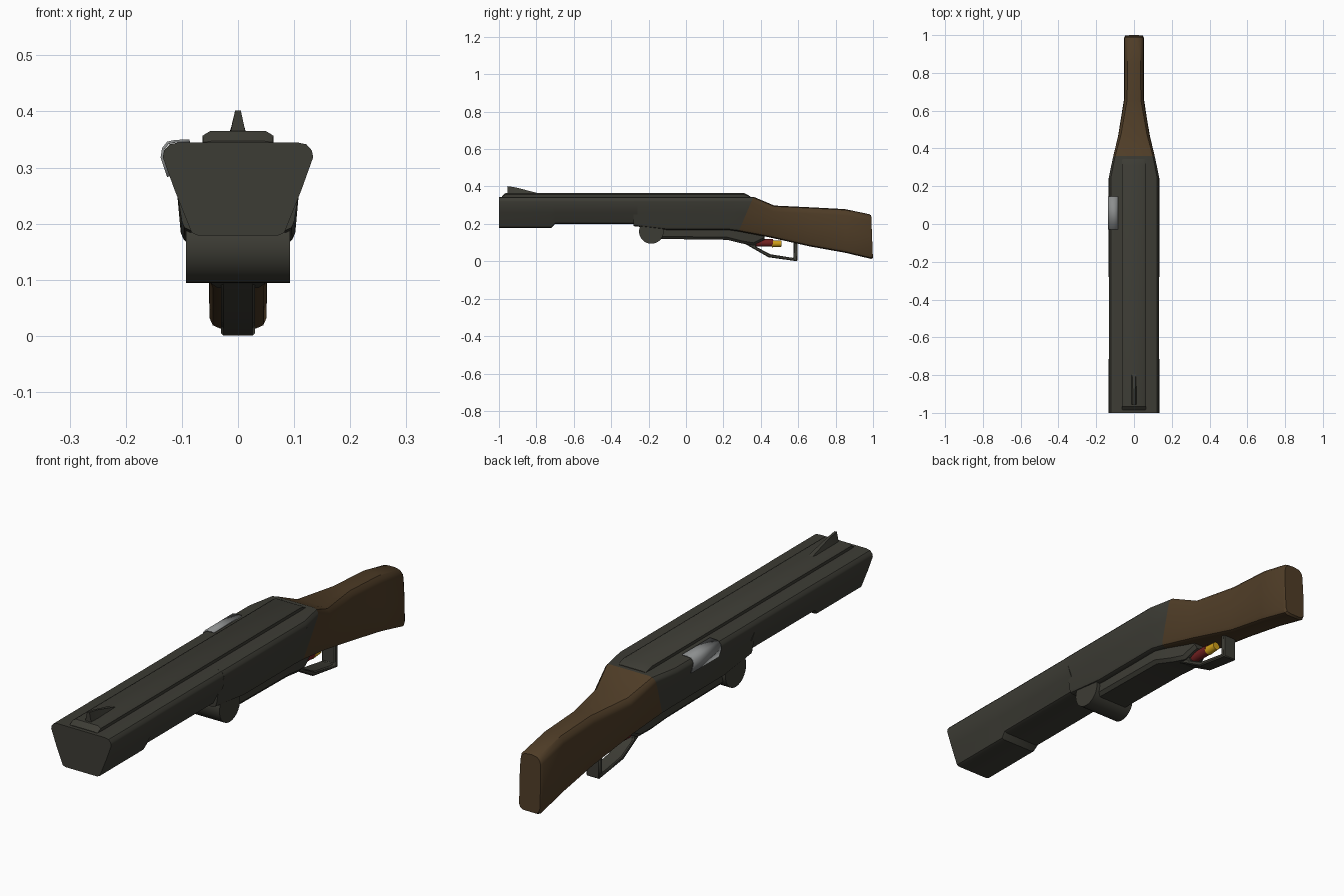
import bpy, bmesh, math
from mathutils import Matrix

if "Cube" in bpy.data.objects:
    bpy.data.objects.remove(bpy.data.objects["Cube"])


def material(name, rgb):
    m = bpy.data.materials.new(name)
    m.diffuse_color = (*rgb, 1)
    m.use_nodes = True
    m.node_tree.nodes["Principled BSDF"].inputs["Base Color"].default_value = m.diffuse_color
    return m


METAL = material("dark gunmetal", (0.046, 0.045, 0.035))
WOOD = material("brown wood", (0.078, 0.046, 0.020))
STEEL = material("bare steel", (0.26, 0.27, 0.27))
RED = material("red", (0.16, 0.014, 0.014))
YELLOW = material("yellow", (0.62, 0.34, 0.01))


def finish(name, bm, mat, angle=35):
    bmesh.ops.recalc_face_normals(bm, faces=bm.faces)
    me = bpy.data.meshes.new(name)
    bm.to_mesh(me)
    bm.free()
    me.materials.append(mat)
    ob = bpy.data.objects.new(name, me)
    bpy.context.collection.objects.link(ob)
    bpy.ops.object.select_all(action='DESELECT')
    ob.select_set(True)
    bpy.context.view_layer.objects.active = ob
    bpy.ops.object.shade_smooth_by_angle(angle=math.radians(angle))
    return ob


def loft(name, sections, mat):
    """Skin mirrored half-sections (y, [(x, z)...], slant) along y."""
    bm = bmesh.new()
    rings = []
    for y, half, slant in sections:
        ring = half + [(-x, z) for x, z in reversed(half)]
        rings.append([bm.verts.new((x, y + slant * (z - 0.25), z)) for x, z in ring])
    for a, b in zip(rings, rings[1:]):
        n = len(a)
        for i in range(n):
            j = (i + 1) % n
            bm.faces.new((a[i], a[j], b[j], b[i]))
    bm.faces.new(rings[0])
    bm.faces.new(rings[-1])
    return finish(name, bm, mat)


def prism(name, outline, x0, x1, mat):
    """Extrude a (y, z) outline across x."""
    bm = bmesh.new()
    f = bm.faces.new([bm.verts.new((x0, y, z)) for y, z in outline])
    ext = bmesh.ops.extrude_face_region(bm, geom=[f])
    bmesh.ops.translate(bm, vec=(x1 - x0, 0, 0),
                        verts=[v for v in ext['geom'] if isinstance(v, bmesh.types.BMVert)])
    return finish(name, bm, mat)


def cylinder(name, r0, r1, length, centre, axis, mat, sides=24):
    bm = bmesh.new()
    rot = (Matrix.Rotation(math.pi / 2, 4, 'Y') if axis == 'X'
           else Matrix.Rotation(-math.pi / 2, 4, 'X'))
    bmesh.ops.create_cone(bm, cap_ends=True, segments=sides, radius1=r0, radius2=r1,
                          depth=length, matrix=Matrix.Translation(centre) @ rot)
    return finish(name, bm, mat)


def half(wt, zt, wm, zm, wb, zb, r=0.012):
    """Right half of a rounded section, bottom to top."""
    return [(wb - 1.3 * r, zb), (wb - 0.4 * r, zb + 0.4 * r), (wb, zb + 1.3 * r), (wm, zm),
            (wt, zt - 2.2 * r), (wt - 0.2 * r, zt - 1.2 * r),
            (wt - r, zt - 0.3 * r), (wt - 2.4 * r, zt)]


# Barrel housing and receiver, one long tapered skin
muzzle = half(0.134, 0.345, 0.113, 0.26, 0.087, 0.179)
barrel = half(0.133, 0.345, 0.112, 0.26, 0.091, 0.200)
receiver = half(0.134, 0.345, 0.109, 0.26, 0.102, 0.168)
joint = half(0.112, 0.345, 0.105, 0.26, 0.094, 0.160)
loft("barrel_housing", [(-1.0, muzzle, 0), (-0.72, muzzle, 0), (-0.70, barrel, 0),
                        (-0.26, barrel, 0)], METAL)
loft("receiver", [(-0.28, half(0.134, 0.345, 0.109, 0.26, 0.100, 0.188), 0),
                  (-0.10, receiver, 0), (0.235, receiver, 0.12), (0.32, joint, 0.43)], METAL)

# Wooden stock, slanted where it meets the receiver
loft("stock", [(0.32, joint, 0.43),
               (0.465, half(0.084, 0.298, 0.083, 0.22, 0.074, 0.128, 0.015), 0.15),
               (0.66, half(0.051, 0.289, 0.053, 0.19, 0.051, 0.080, 0.015), 0),
               (0.85, half(0.050, 0.279, 0.052, 0.17, 0.051, 0.046, 0.015), 0),
               (0.98, half(0.050, 0.252, 0.052, 0.14, 0.051, 0.013, 0.015), -0.04),
               (0.99, half(0.045, 0.245, 0.047, 0.14, 0.046, 0.018, 0.015), -0.04)], WOOD)

# Sighting rib with chamfered edges and ends
low = [(0.050, 0.34), (0.060, 0.341), (0.062, 0.345), (0.048, 0.347)]
rib = [(0.050, 0.34), (0.063, 0.341), (0.063, 0.357), (0.050, 0.365)]
loft("top_rib", [(-0.985, low, 0), (-0.965, rib, 0), (0.31, rib, 0), (0.345, low, 0)], METAL)

# Front sight blade
loft("front_sight", [(-0.955, [(0.014, 0.36), (0.005, 0.402)], 0),
                     (-0.91, [(0.015, 0.36), (0.005, 0.395)], 0),
                     (-0.79, [(0.016, 0.36), (0.010, 0.364)], 0)], METAL)

# Bolt plate wrapped over the left shoulder
bm = bmesh.new()
edge = [(-0.086, 0.3475), (-0.112, 0.347), (-0.125, 0.344), (-0.133, 0.334),
        (-0.1355, 0.318), (-0.124, 0.284)]
rows = [[bm.verts.new((x, y, z)) for x, z in edge] for y in (-0.03, 0.145)]
for i in range(len(edge) - 1):
    bm.faces.new((rows[0][i], rows[0][i + 1], rows[1][i + 1], rows[1][i]))
plate = finish("bolt_plate", bm, STEEL, 60)
mod = plate.modifiers.new("thickness", 'SOLIDIFY')
mod.thickness = 0.005
mod.offset = 0

# Hinge drum and the lever running back under the receiver
cylinder("hinge_drum", 0.066, 0.066, 0.186, (0, -0.185, 0.16), 'X', METAL, 32)


def lever_half(w, zb, zt):
    return [(w - 0.012, zb), (w, zb + 0.014), (w, zt)]


loft("lever", [(-0.17, lever_half(0.078, 0.120, 0.182), 0),
               (0.22, lever_half(0.078, 0.115, 0.180), 0),
               (0.30, lever_half(0.062, 0.095, 0.175), 0),
               (0.36, lever_half(0.048, 0.085, 0.160), 0),
               (0.42, lever_half(0.036, 0.115, 0.150), 0)], METAL)

# Open trigger guard
guard = prism("trigger_guard",
              [(0.26, 0.12), (0.33, 0.085), (0.44, 0.022), (0.595, 0.0), (0.597, 0.10),
               (0.575, 0.10), (0.575, 0.018), (0.45, 0.038), (0.375, 0.078), (0.37, 0.13)],
              -0.03, 0.03, METAL)
mod = guard.modifiers.new("soft_edges", 'BEVEL')
mod.width = 0.004
mod.segments = 1

# Red cartridge with a yellow tip inside the guard
cylinder("red_cartridge", 0.020, 0.020, 0.11, (0, 0.41, 0.098), 'Y', RED)
cylinder("yellow_tip", 0.019, 0.016, 0.05, (0, 0.486, 0.094), 'Y', YELLOW)
